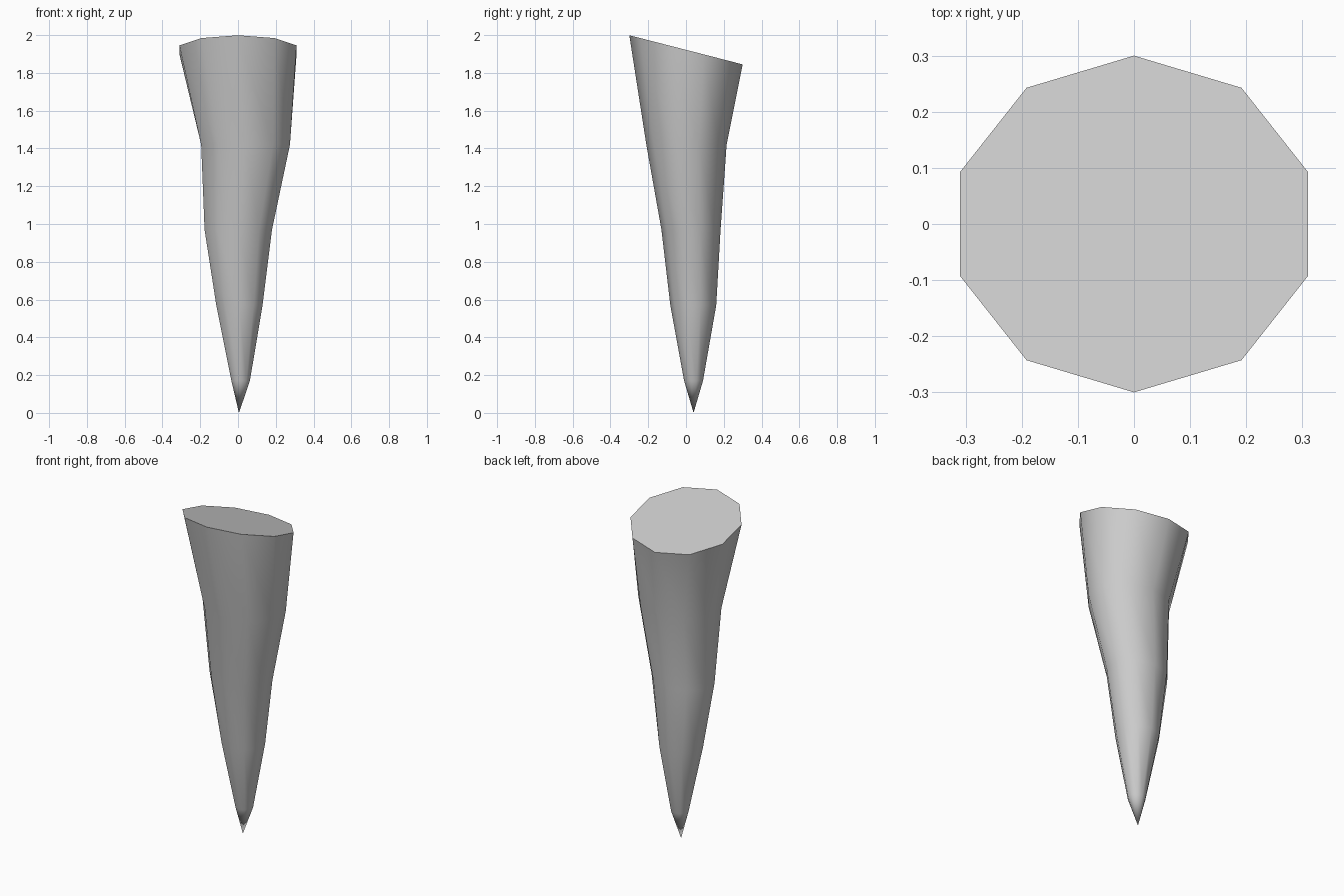
import bpy, bmesh, math

cube = bpy.data.objects.get("Cube")
if cube:
    bpy.data.objects.remove(cube, do_unlink=True)

SIDES = 10
HALF_WIDTH = math.cos(math.radians(18))  # widest x of a unit decagon with a corner on y

# Rings from base to point: height, slope along y, x range, y range
RINGS = [
    (1.922, -0.257, -0.31, 0.31, -0.30, 0.30),
    (1.42, 0.0, -0.195, 0.275, -0.21, 0.215),
    (0.97, 0.0, -0.177, 0.18, -0.13, 0.183),
    (0.57, 0.0, -0.115, 0.13, -0.083, 0.16),
    (0.17, 0.0, -0.035, 0.063, -0.01, 0.09),
]
TIP = (0.005, 0.04, 0.0)


def add_ring(bm, z, slope, x0, x1, y0, y1):
    """Ten-sided ring fitted to the given extents."""
    cx, cy = (x0 + x1) / 2, (y0 + y1) / 2
    rx, ry = (x1 - x0) / 2 / HALF_WIDTH, (y1 - y0) / 2
    ring = []
    for i in range(SIDES):
        a = math.pi / 2 + math.tau * i / SIDES
        y = cy + ry * math.sin(a)
        ring.append(bm.verts.new((cx + rx * math.cos(a), y, z + slope * y)))
    return ring


# Crooked tapering spike with a slanted flat top
bm = bmesh.new()
rings = [add_ring(bm, *r) for r in RINGS]
tip = bm.verts.new(TIP)
bm.faces.new(rings[0])
for i in range(SIDES):
    j = (i + 1) % SIDES
    for up, low in zip(rings, rings[1:]):
        bm.faces.new((up[i], low[i], low[j], up[j]))
    bm.faces.new((rings[-1][i], tip, rings[-1][j]))
bmesh.ops.recalc_face_normals(bm, faces=bm.faces)

mesh = bpy.data.meshes.new("spike")
bm.to_mesh(mesh)
bm.free()
spike = bpy.data.objects.new("spike", mesh)
bpy.context.collection.objects.link(spike)

# Plain grey surface
grey = bpy.data.materials.new("light_grey")
grey.use_nodes = True
colour = (0.6, 0.6, 0.6, 1.0)
grey.diffuse_color = colour
grey.node_tree.nodes["Principled BSDF"].inputs["Base Color"].default_value = colour
mesh.materials.append(grey)

# Smooth sides, crisp rim
bpy.ops.object.select_all(action="DESELECT")
spike.select_set(True)
bpy.context.view_layer.objects.active = spike
bpy.ops.object.shade_smooth_by_angle(angle=math.radians(60))
